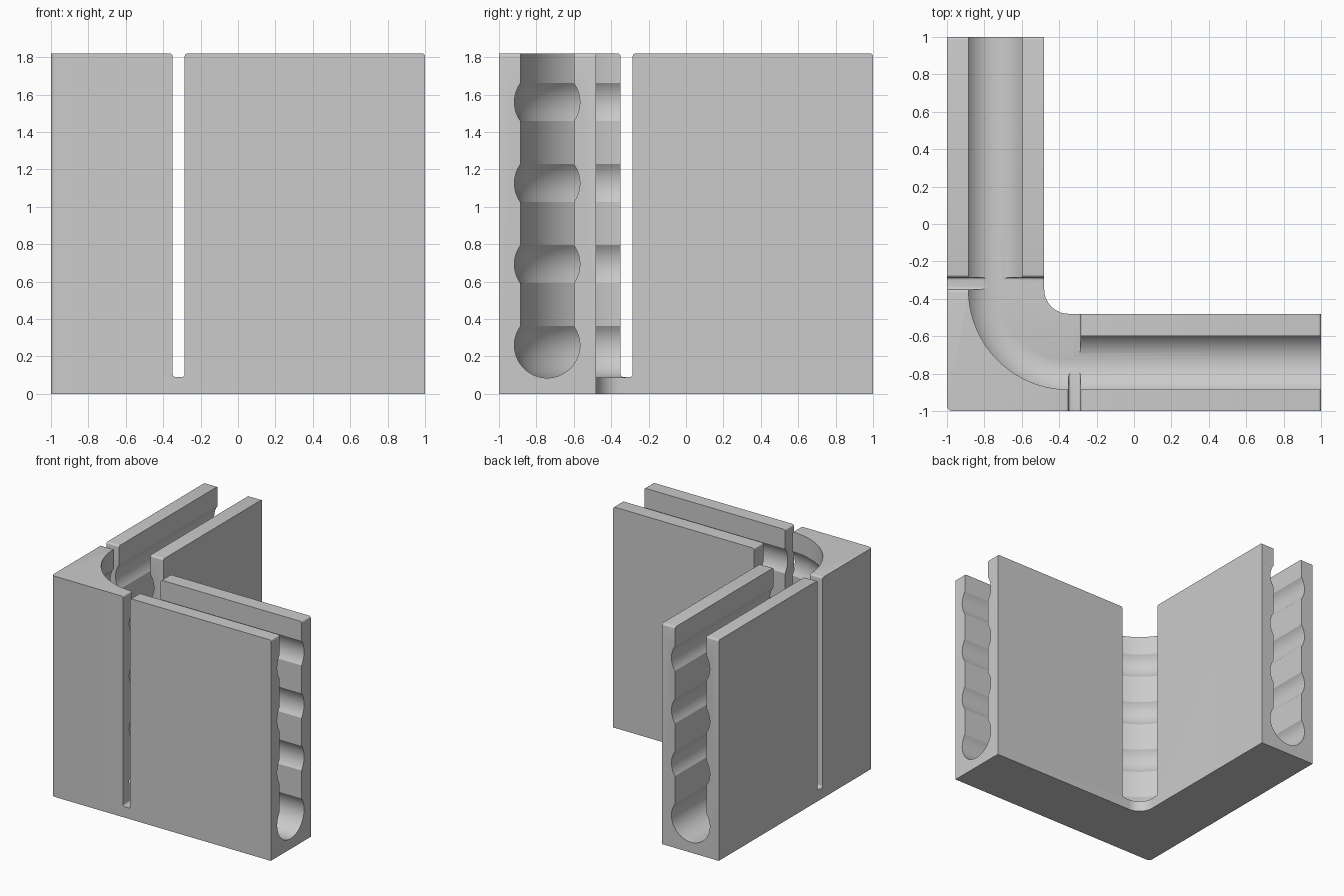
import bpy, bmesh
from math import sin, cos, acos, pi, radians

if "Cube" in bpy.data.objects:
    bpy.data.objects.remove(bpy.data.objects["Cube"])

TOP = 1.82        # body height
BEND = -0.35      # x and y of the bend centre
MID = 0.3925      # bend centre to channel centre line
HALF = 0.1425     # half width of the channel
BORE = 0.175      # radius of the round grooves
GROOVES = [0.26 + 0.4333 * i for i in range(4)]

grey = bpy.data.materials.new("light grey")
grey.use_nodes = True
grey.diffuse_color = (0.6, 0.6, 0.6, 1)
grey.node_tree.nodes["Principled BSDF"].inputs["Base Color"].default_value = grey.diffuse_color


def arc(cx, cy, r, start, end, steps):
    """Points on an arc, angles in degrees."""
    angles = [radians(start + (end - start) * i / steps) for i in range(steps + 1)]
    return [(cx + r * cos(a), cy + r * sin(a)) for a in angles]


def loft(name, rings):
    """Closed solid through a list of matching rings."""
    bm = bmesh.new()
    loops = [[bm.verts.new(p) for p in ring] for ring in rings]
    n = len(loops[0])
    for a, b in zip(loops, loops[1:]):
        for i in range(n):
            j = (i + 1) % n
            bm.faces.new((a[i], a[j], b[j], b[i]))
    bm.faces.new(loops[0])
    bm.faces.new(loops[-1])
    bmesh.ops.recalc_face_normals(bm, faces=bm.faces)
    mesh = bpy.data.meshes.new(name)
    bm.to_mesh(mesh)
    bm.free()
    mesh.materials.append(grey)
    obj = bpy.data.objects.new(name, mesh)
    bpy.context.collection.objects.link(obj)
    return obj


def prism(name, outline, low, high):
    return loft(name, [[(x, y, z) for x, y in outline] for z in (low, high)])


def cut(target, cutter):
    cutter.hide_render = True
    mod = target.modifiers.new("cut", 'BOOLEAN')
    mod.operation = 'DIFFERENCE'
    mod.solver = 'EXACT'
    mod.object = cutter
    bpy.context.view_layer.objects.active = target
    bpy.ops.object.modifier_apply(modifier=mod.name)
    bpy.data.objects.remove(cutter)


# L-shaped body with rounded inner and outer corners
outline = [(1, -1), (1, -0.48)]
outline += arc(BEND, BEND, 0.13, 270, 180, 16)
outline += [(-0.48, 1), (-1, 1)]
outline += arc(-0.97, -0.97, 0.03, 180, 270, 6)
body = prism("corner_bracket", outline, 0, TOP)

# Small rounding on the top edge of both arm ends
bm = bmesh.new()
bm.from_mesh(body.data)
ends = [e for e in bm.edges if all(v.co.z > TOP - 0.01 for v in e.verts)
        and any(all(v.co[k] > 0.99 for v in e.verts) for k in (0, 1))]
bmesh.ops.bevel(bm, geom=ends, offset=0.015, segments=4, profile=0.5, affect='EDGES')
bm.to_mesh(body.data)
bm.free()

# Grooved channel swept along one arm, around the bend and along the other
crease = acos(HALF / BORE) * 180 / pi
side = []
for i, z in enumerate(GROOVES):
    side += arc(0, z, BORE, -90 if i == 0 else -crease, crease, 20 if i == 0 else 14)
side.append((HALF, TOP + 0.1))
side[0] = (0, GROOVES[0] - BORE)
profile = side + [(-u, z) for u, z in reversed(side[1:])]

rings = [[(BEND - MID - u, 1.1, z) for u, z in profile]]
for i in range(33):
    t = pi / 2 * i / 32
    rings.append([(BEND - (MID + u) * cos(t), BEND - (MID + u) * sin(t), z) for u, z in profile])
rings.append([(1.1, BEND - MID - u, z) for u, z in profile])
cut(body, loft("channel_cutter", rings))

# Opening through the inner wall at the bend
near = BEND + 0.03
opening = [(near, near), (near - MID - 0.03, near)]
opening += arc(BEND, BEND, MID, 180, 270, 24) + [(near, near - MID - 0.03)]
cut(body, prism("opening_cutter", opening, 0.088, TOP + 0.1))

# Narrow slots across both arms, rounded at the bottom and at the rims
left, right, floor, r = BEND, -0.285, 0.09, 0.015
slot = arc(left + r, floor + r, r, 180, 270, 5)
slot += arc(right - r, floor + r, r, 270, 360, 5)
slot += arc(right + r, TOP - r, r, 180, 90, 5)
slot += [(right + r, TOP + 0.1), (left - r, TOP + 0.1)]
slot += arc(left - r, TOP - r, r, 90, 0, 5)
for swap in (False, True):
    rings = [[(d, s, z) if swap else (s, d, z) for s, z in slot] for d in (-1.1, -0.42)]
    cut(body, loft("slot_cutter", rings))

# Smooth curved walls, crisp edges
bpy.ops.object.select_all(action='DESELECT')
body.select_set(True)
bpy.context.view_layer.objects.active = body
bpy.ops.object.shade_smooth_by_angle(angle=radians(30))
